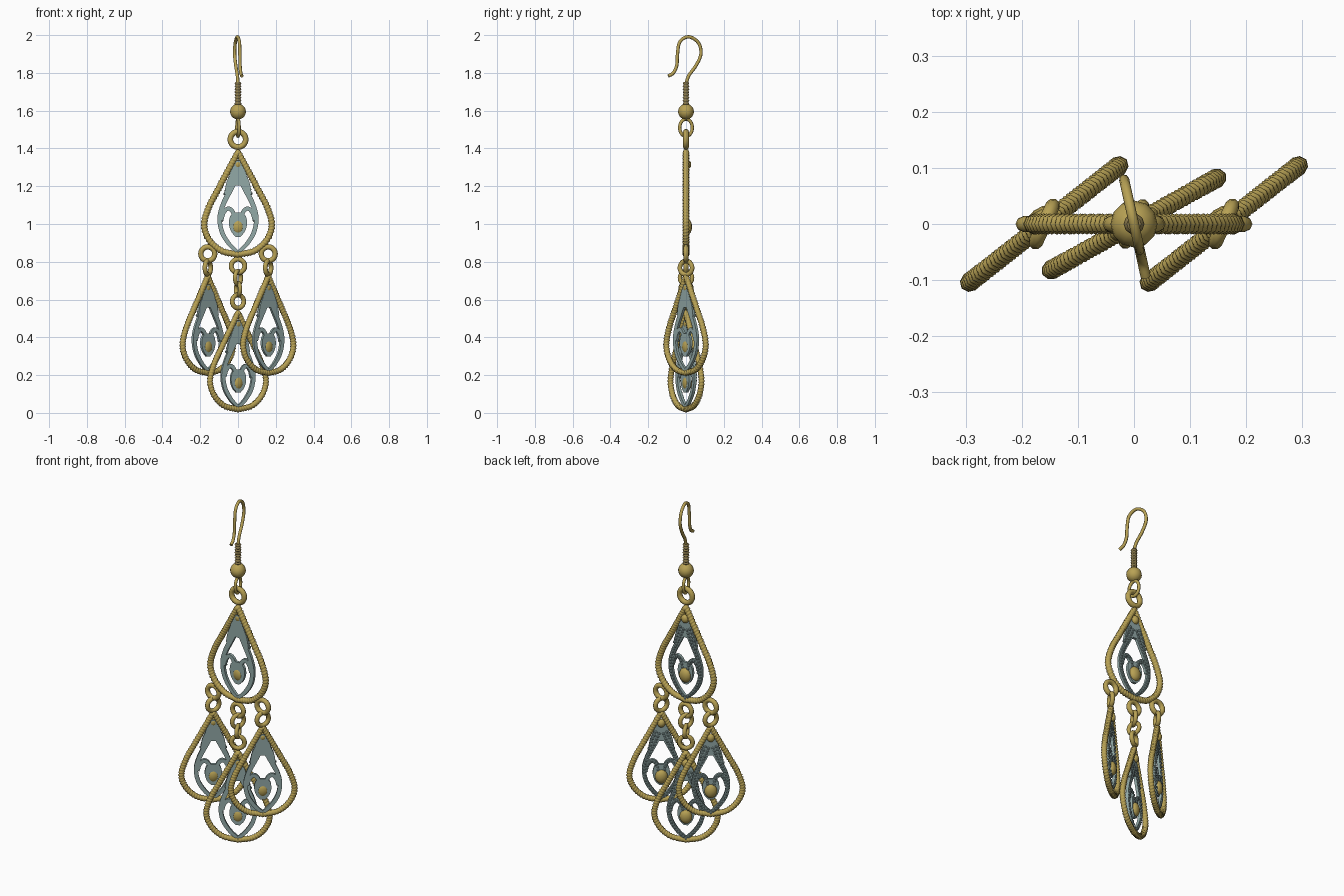
import bpy, bmesh, math
from mathutils import Vector, Matrix

if "Cube" in bpy.data.objects:
    bpy.data.objects.remove(bpy.data.objects["Cube"])


def material(name, col):
    m = bpy.data.materials.new(name)
    m.diffuse_color = (*col, 1)
    m.use_nodes = True
    m.node_tree.nodes["Principled BSDF"].inputs["Base Color"].default_value = m.diffuse_color
    return m


GOLD = material("gold", (0.48, 0.36, 0.09))
DARK = material("dark_gold", (0.25, 0.19, 0.07))
TEAL = material("teal", (0.29, 0.40, 0.39))


def smooth_path(pts, n):
    """Catmull-Rom through tuples, n steps per span."""
    p = [Vector(q) for q in pts]
    p = [2 * p[0] - p[1]] + p + [2 * p[-1] - p[-2]]
    out = []
    for i in range(1, len(p) - 2):
        a, b, c, d = p[i - 1:i + 3]
        for k in range(n):
            t = k / n
            out.append(0.5 * (2 * b + (c - a) * t + (2 * a - 5 * b + 4 * c - d) * t * t
                              + (3 * b - a - 3 * c + d) * t ** 3))
    return out + [p[-2]]


def resample(pts, n, closed):
    """n evenly spaced points along a path of 2D vectors."""
    pts = pts + [pts[0]] if closed else pts
    d = [0]
    for a, b in zip(pts, pts[1:]):
        d.append(d[-1] + (b - a).length)
    out, j = [], 0
    for i in range(n):
        s = d[-1] * i / (n if closed else n - 1)
        while j < len(pts) - 2 and d[j + 1] < s:
            j += 1
        out.append(pts[j].lerp(pts[j + 1], (s - d[j]) / max(d[j + 1] - d[j], 1e-9)))
    return out


def sweep(bm, pts, section, closed=False, smooth=True):
    """Sweep section(i) -> [(in-plane, y)] along a path in the XZ plane."""
    n, rings = len(pts), []
    for i, p in enumerate(pts):
        a = pts[(i - 1) % n] if closed or i else p
        b = pts[(i + 1) % n] if closed or i < n - 1 else p
        t = (b - a).normalized()
        rings.append([bm.verts.new((p.x - t.y * u, v, p.y + t.x * u)) for u, v in section(i)])
    m = len(rings[0])
    for i in range(n if closed else n - 1):
        r, q = rings[i], rings[(i + 1) % n]
        for k in range(m):
            bm.faces.new((r[k], r[(k + 1) % m], q[(k + 1) % m], q[k])).smooth = smooth
    if not closed:
        bm.faces.new(rings[0])
        bm.faces.new(rings[-1])


def circle(r, sides=8, radius=None):
    def section(i):
        out = []
        for k in range(sides):
            a = 2 * math.pi * k / sides
            q = radius(i, a) if radius else r
            out.append((q * math.cos(a), q * math.sin(a)))
        return out
    return section


def finish(bm, name, mat):
    bmesh.ops.recalc_face_normals(bm, faces=bm.faces)
    me = bpy.data.meshes.new(name)
    bm.to_mesh(me)
    bm.free()
    me.materials.append(mat)
    return me


def place(name, me, loc=(0, 0, 0), turn=0, scale=1):
    ob = bpy.data.objects.new(name, me)
    ob.location, ob.rotation_euler.z = loc, math.radians(turn)
    ob.scale = (scale,) * 3
    bpy.context.collection.objects.link(ob)
    return ob


def ellipsoid(bm, c, r, u=12, v=8):
    bm_new = bmesh.ops.create_uvsphere(bm, u_segments=u, v_segments=v, radius=1,
                                       matrix=Matrix.Translation(c) @ Matrix.Diagonal((*r, 1)))
    for vert in bm_new["verts"]:
        for f in vert.link_faces:
            f.smooth = True


def ring(name, x, z, R, r, turn=0, stretch=1):
    bm = bmesh.new()
    pts = [Vector((R * math.cos(a), R * stretch * math.sin(a)))
           for a in (2 * math.pi * k / 20 for k in range(20))]
    sweep(bm, pts, circle(r), True)
    place(name, finish(bm, name, GOLD), (x, 0, z), turn)


APEX = 1.38

# Rope-wound teardrop frame, origin at its apex
half = [(0, 0), (0.043, -0.08), (0.102, -0.19), (0.154, -0.29), (0.179, -0.385),
        (0.152, -0.465), (0.088, -0.522), (0, -0.542)]
right = smooth_path(half, 10)
loop = right + [Vector((-p.x, p.y)) for p in reversed(right[1:-1])]
TURNS, STEP = 84, 4
bm = bmesh.new()
sweep(bm, resample(loop, TURNS * STEP, True),
      circle(0, 8, lambda i, a: 0.0165 + 0.0022 * math.cos(2 * math.pi * i / STEP + a)), True)
frame = finish(bm, "rope_frame", GOLD)

# Filigree panel: neck, spurs, almond border, curls and bud
T = 0.008
bm = bmesh.new()


def ribbon(pts, n=5):
    path = smooth_path(pts, n)
    sweep(bm, [Vector((p.x, p.y - APEX)) for p in path],
          lambda i: [(path[i].z, T), (path[i].z, -T), (-path[i].z, -T), (-path[i].z, T)],
          smooth=False)
    return path


almond = [(0.012, 1.25, 0.02), (0.042, 1.18, 0.015), (0.08, 1.10, 0.013), (0.097, 1.03, 0.012),
          (0.084, 0.955, 0.012), (0.045, 0.892, 0.011), (0, 0.85, 0.009)]
spur = [(0.03, 1.26, 0.012), (0.05, 1.215, 0.012), (0.07, 1.16, 0.003)]
curl = [(0.014, 1.01, 0.01), (0.027, 1.063, 0.011), (0.052, 1.082, 0.011),
        (0.074, 1.062, 0.01), (0.084, 1.02, 0.006)]
ribbon([(0, 1.335, 0.026), (0, 1.29, 0.036), (0, 1.25, 0.044), (0, 1.205, 0.016)])
ribbon([(0, 1.06, 0.022), (0, 1.04, 0.042), (0, 1.0, 0.048), (0, 0.96, 0.036), (0, 0.932, 0.012)])
grains = []
for s in (1, -1):
    for shape in (almond, spur, curl):
        path = ribbon([(s * x, z, w) for x, z, w in shape])
        grains += resample([Vector((p.x, p.y)) for p in path],
                           {7: 26, 3: 6, 5: 10}[len(shape)], False)
# Granulation on the back of the panel
for g in grains:
    bmesh.ops.create_icosphere(bm, subdivisions=1, radius=0.009,
                               matrix=Matrix.Translation((g.x, T, g.y - APEX)))
panel = finish(bm, "filigree", TEAL)

# Gold studs on the back of the panel
bm = bmesh.new()
ellipsoid(bm, (0, 0.008, 1.315 - APEX), (0.023, 0.02, 0.025))
ellipsoid(bm, (0, 0.008, 0.985 - APEX), (0.036, 0.024, 0.042))
studs = finish(bm, "studs", GOLD)

# One large drop and three smaller turned ones
for tag, x, z, turn, s in (("top", 0, APEX, 0, 1), ("left", -0.16, 0.723, 38, 0.945),
                           ("right", 0.16, 0.723, 38, 0.945), ("middle", 0, 0.531, 29, 0.945)):
    for part, me in (("frame", frame), ("filigree", panel), ("studs", studs)):
        place(f"{tag}_{part}", me, (x, 0, z), turn, s)

# Linking rings
ring("top_ring", 0, 1.448, 0.041, 0.015)
ring("eye_loop", 0, 1.51, 0.034, 0.009, 100, 1.35)
for tag, x in (("left", -0.16), ("right", 0.16)):
    ring(tag + "_upper_ring", x, 0.842, 0.037, 0.014)
    ring(tag + "_lower_ring", x, 0.768, 0.036, 0.013, 65)
ring("middle_ring_a", 0, 0.778, 0.036, 0.013)
ring("middle_ring_b", 0, 0.715, 0.036, 0.012, 65)
ring("middle_ring_c", 0, 0.655, 0.032, 0.012, 110)
ring("middle_ring_d", 0, 0.59, 0.035, 0.013, 29)

# Bead above the eye loop
bm = bmesh.new()
ellipsoid(bm, (0, 0, 1.595), (0.042, 0.042, 0.042), 12, 10)
place("bead", finish(bm, "bead", GOLD))

# Wound coil
bm = bmesh.new()
sweep(bm, [Vector((0, 1.63 + 0.122 * i / 32)) for i in range(33)],
      circle(0, 10, lambda i, a: 0.0155 - 0.003 * math.cos(math.pi * i / 2)))
place("coil", finish(bm, "coil", DARK))

# Ear hook, in a plane slightly off the side view
bm = bmesh.new()
hook = smooth_path([(0, 1.74), (0.015, 1.785), (0.055, 1.84), (0.081, 1.90), (0.067, 1.96),
                    (0.015, 1.991), (-0.033, 1.965), (-0.046, 1.90), (-0.05, 1.84),
                    (-0.068, 1.80), (-0.096, 1.783)], 5)
sweep(bm, hook, circle(0.009))
place("ear_hook", finish(bm, "ear_hook", GOLD), turn=102.5)
